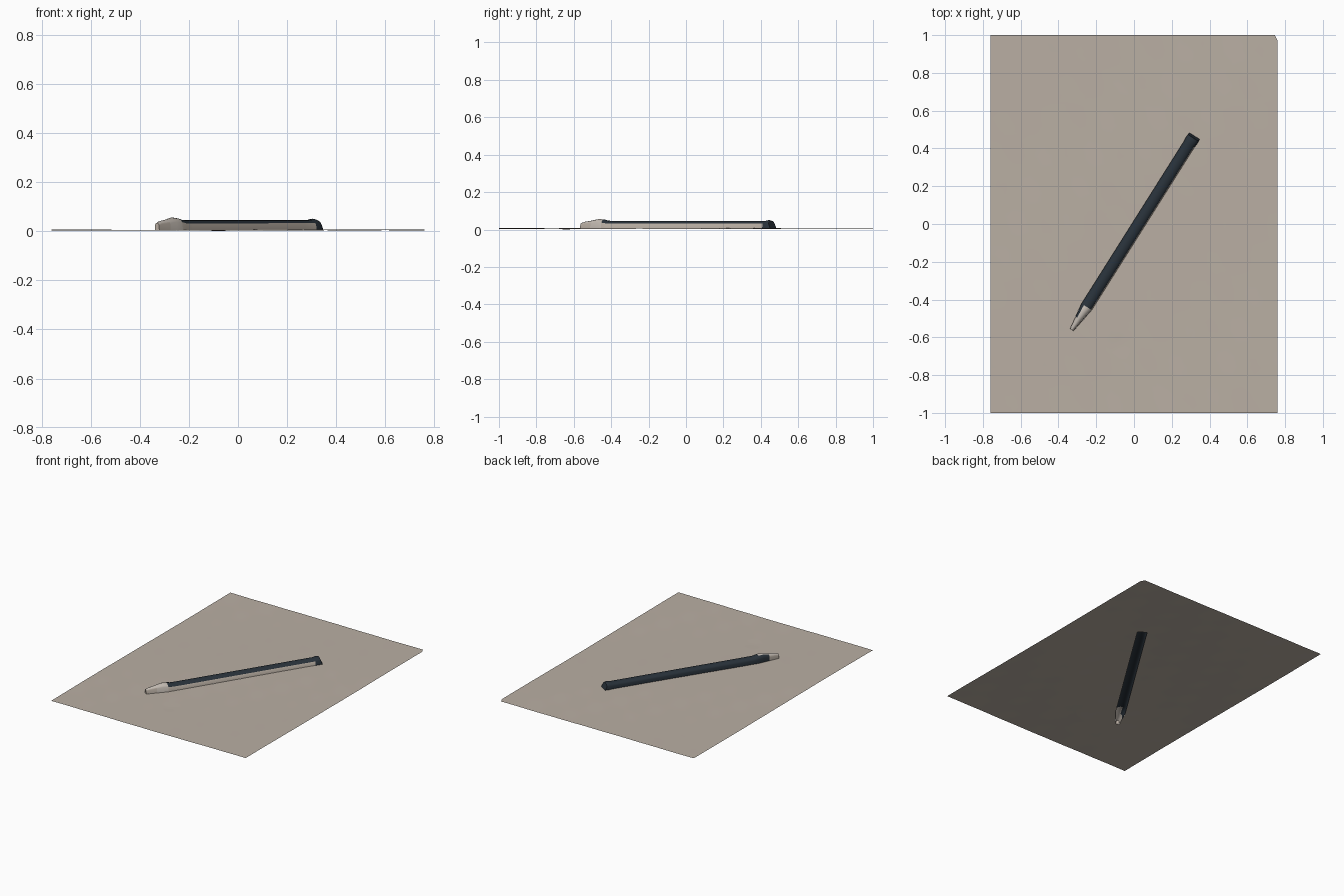
import bpy, bmesh, math
from mathutils import Vector

if "Cube" in bpy.data.objects:
    bpy.data.objects.remove(bpy.data.objects["Cube"])


def mat(name, rgb):
    m = bpy.data.materials.new(name)
    m.diffuse_color = (*rgb, 1)
    m.use_nodes = True
    m.node_tree.nodes["Principled BSDF"].inputs["Base Color"].default_value = m.diffuse_color
    return m


PAPER = mat("warm_grey_paper", (0.49, 0.43, 0.37))
DARK = mat("dark_slate", (0.022, 0.032, 0.043))
PALE = mat("pale_grey_tip", (0.55, 0.50, 0.45))

# Pen axis, tip to end, and the direction across it
TIP, END = Vector((-0.33, -0.56)), Vector((0.316, 0.464))
LENGTH = (END - TIP).length
U = (END - TIP).normalized()
N = Vector((U.y, -U.x))


def ripple(x, y):
    return 0.005 + 0.001 * (math.sin(5 * x + 2 * y) + math.sin(4 * y - 3 * x + 1)) \
        + 0.0004 * math.sin(23 * x + 9 * y) * math.sin(17 * y)


def place(s, t, z=None):
    p = TIP + U * s + N * t
    return Vector((p.x, p.y, ripple(p.x, p.y) if z is None else z))


def add_object(name, bm, mats, angle):
    me = bpy.data.meshes.new(name)
    bm.to_mesh(me)
    bm.free()
    ob = bpy.data.objects.new(name, me)
    bpy.context.collection.objects.link(ob)
    for m in mats:
        me.materials.append(m)
    bpy.ops.object.select_all(action='DESELECT')
    ob.select_set(True)
    bpy.context.view_layer.objects.active = ob
    bpy.ops.object.shade_smooth_by_angle(angle=math.radians(angle))


# Stations along the pen: distance, half width, top height
ends = [(0.0, 0.010, 0.034), (0.02, 0.0125, 0.041), (0.07, 0.0195, 0.048),
        (0.11, 0.025, 0.056), (0.145, 0.030, 0.054), (0.175, 0.030, 0.047)]
body = [(0.22 + i * 0.095, 0.030, 0.046) for i in range(10)]
tail = [(1.165, 0.030, 0.046), (LENGTH - 0.025, 0.032, 0.051),
        (LENGTH - 0.008, 0.031, 0.047)]
stations = ends + body + tail

# Cross-section: position across (in half widths), height fraction; open below
section = [(-1.0, 0), (-1.0, 0.55), (-0.85, 0.76), (-0.5, 0.94), (0, 1.0),
           (0.5, 0.94), (0.85, 0.78), (1.0, 0.66), (1.15, 0)]

bm = bmesh.new()
rings = []
for s, w, h in stations:
    ring = []
    for t, f in section:
        base = place(s, t * w)
        base.z += (h - base.z) * f
        ring.append(bm.verts.new(base))
    rings.append(ring)
for i, (a, b) in enumerate(zip(rings, rings[1:])):
    mid = (stations[i][0] + stations[i + 1][0]) / 2
    for j in range(len(section) - 1):
        f = bm.faces.new((a[j], a[j + 1], b[j + 1], b[j]))
        if mid < 0.07:
            f.material_index = 2 if 2 <= j <= 5 else 0     # pale nib
        elif mid < 0.14:
            f.material_index = 1 if j < 3 else 2           # slanted colour change
        else:
            f.material_index = 0 if j == 7 and mid < 1.17 else 1
# Closed nib end and sloping tail end
bm.faces.new(rings[0]).material_index = 0
last = [bm.verts.new(place(LENGTH + 0.004, t * 0.030)) for t in (-1.0, 1.15)]
bm.faces.new((*rings[-1][1:8], last[1], last[0])).material_index = 1
bm.faces.new((rings[-1][0], rings[-1][1], last[0])).material_index = 1
bm.faces.new((rings[-1][8], last[1], rings[-1][7])).material_index = 1
bmesh.ops.recalc_face_normals(bm, faces=bm.faces)
if sum(f.normal.z for f in bm.faces) < 0:
    bmesh.ops.reverse_faces(bm, faces=bm.faces)
add_object("pen", bm, [PAPER, DARK, PALE], 40)

# Sheet: rippled grid, cut open under the pen
bm = bmesh.new()
bmesh.ops.create_grid(bm, x_segments=38, y_segments=50, size=1)
for v in bm.verts:
    v.co.x *= 0.76
outline = [place(0, -0.010, 0), place(0, 0.0115, 0), place(0.145, 0.0345, 0),
           place(LENGTH + 0.004, 0.0345, 0), place(LENGTH + 0.004, -0.030, 0),
           place(0.145, -0.030, 0)]
cuts = []
for p, q in zip(outline, outline[1:] + outline[:1]):
    d = q - p
    cuts.append((p, Vector((d.y, -d.x, 0)).normalized()))
for p, n in cuts:
    bmesh.ops.bisect_plane(bm, geom=bm.verts[:] + bm.edges[:] + bm.faces[:],
                           plane_co=p, plane_no=n, dist=1e-6)
inside = [f for f in bm.faces
          if all((f.calc_center_median() - p).dot(n) < 0 for p, n in cuts)]
bmesh.ops.delete(bm, geom=inside, context='FACES')
# Clipped back right corner
bmesh.ops.bisect_plane(bm, geom=bm.verts[:] + bm.edges[:] + bm.faces[:],
                       plane_co=(0.745, 1, 0), plane_no=(0.9, 0.45, 0),
                       clear_outer=True)
for v in bm.verts:
    v.co.z = ripple(v.co.x, v.co.y)
low = min(bm.verts, key=lambda v: v.co.z)
low.co.z = 0.0
add_object("paper_sheet", bm, [PAPER], 40)
